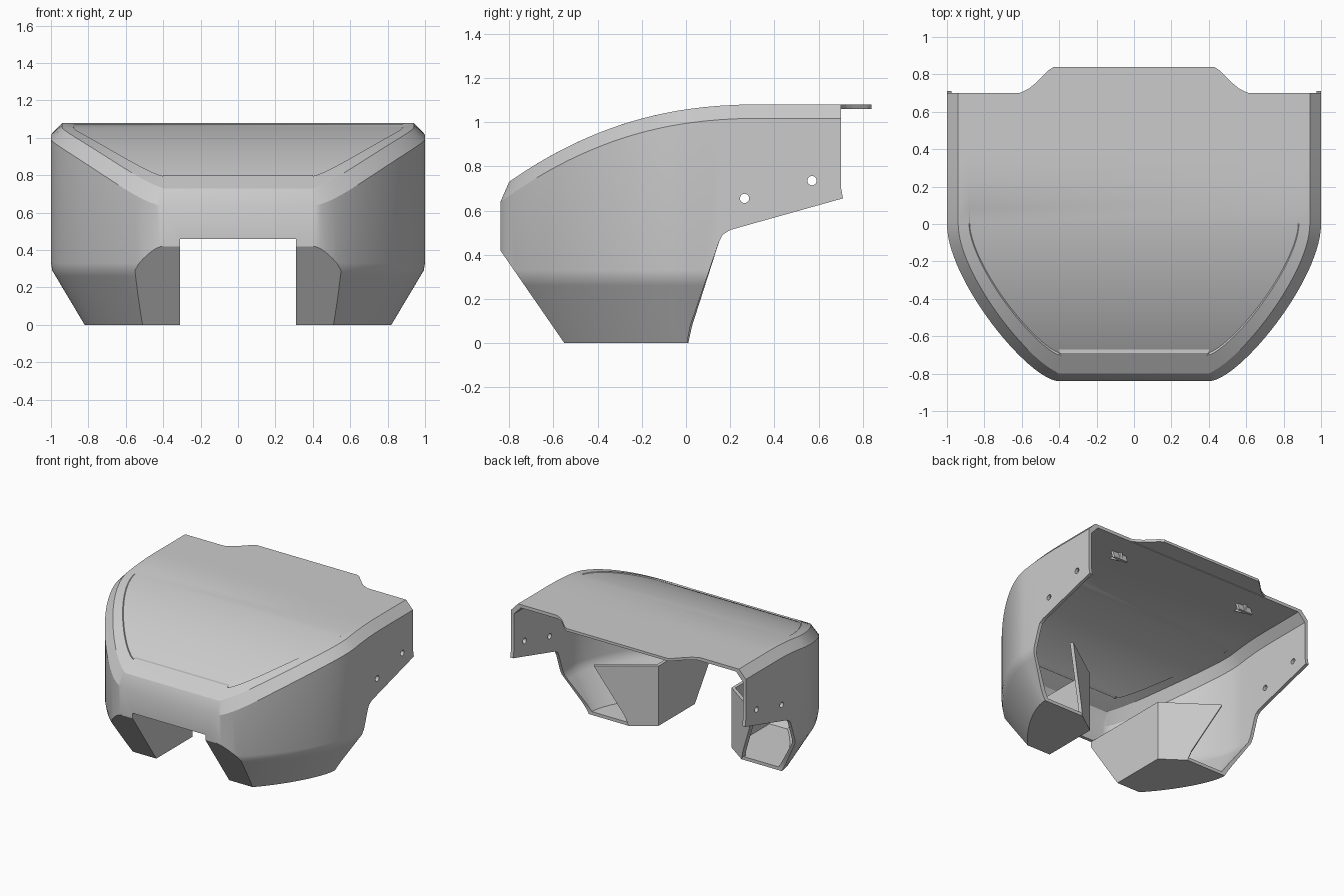
import bpy, bmesh
from mathutils import Vector

cube = bpy.data.objects.get("Cube")
if cube:
    bpy.data.objects.remove(cube, do_unlink=True)

grey = bpy.data.materials.new("plain_grey")
grey.use_nodes = True
COLOUR = (0.6, 0.6, 0.6, 1)
grey.diffuse_color = COLOUR
grey.node_tree.nodes["Principled BSDF"].inputs["Base Color"].default_value = COLOUR

WALL = 0.025
SLOT_X, SLOT_Z, CREASE_Y = 0.31, 0.46, -0.11


def add_object(name, bm):
    bmesh.ops.recalc_face_normals(bm, faces=bm.faces[:])
    mesh = bpy.data.meshes.new(name)
    bm.to_mesh(mesh)
    bm.free()
    mesh.materials.append(grey)
    obj = bpy.data.objects.new(name, mesh)
    bpy.context.collection.objects.link(obj)
    return obj


def prism(name, points, shift):
    """Extrude a flat polygon along a vector."""
    bm = bmesh.new()
    face = bm.faces.new([bm.verts.new(p) for p in points])
    out = bmesh.ops.extrude_face_region(bm, geom=[face])
    moved = [g for g in out["geom"] if isinstance(g, bmesh.types.BMVert)]
    bmesh.ops.translate(bm, verts=moved, vec=shift)
    return add_object(name, bm)


def crown(y):
    """Height of the curved top along the length."""
    return 1.08 - 0.254 * max(0.35 - y, 0) ** 2.3


def plan_outline(back):
    """Half plan outline as (point, outward normal), from the back to the nose."""
    straight = [back, 0.6, 0.5, 0.4, 0.32, 0.24, 0.16, 0.08]
    pts = [(Vector((1, y)), Vector((1, 0))) for y in straight]
    a, b, c, d = (Vector(p) for p in ((1, 0), (1, -0.3), (0.56, -0.84), (0.4, -0.84)))
    steps = 28
    for i in range(steps + 1):
        t = i / steps
        s = 1 - t
        p = a * s**3 + b * 3 * s * s * t + c * 3 * s * t * t + d * t**3
        g = (b - a) * s * s + (c - b) * 2 * s * t + (d - c) * t * t
        pts.append((p, Vector((-g.y, g.x)).normalized()))
    return pts


# Each level gives the inset and height for an outline point and its normal
def wall_level(inset, z):
    return lambda p, n: (inset, z)


def rim_level(p, n):
    return 0, crown(p.y) - 0.063


def top_level(front, side, back_shift):
    def level(p, n):
        inset = front + (side - front) * n.x
        return inset, crown(p.y - n.y * inset - back_shift)
    return level


LEVELS = [wall_level(0.18, 0), wall_level(0.025, 0.26), wall_level(0.007, 0.29),
          wall_level(0, 0.33), rim_level, top_level(0.04, 0.06, 0),
          top_level(0.15, 0.118, 0), top_level(0.17, 0.122, 0.02)]


def body_solid(name, t, back):
    """Closed body, shrunk by t on all outer sides."""
    bm = bmesh.new()
    outline = plan_outline(back)
    rings = []
    for k, level in enumerate(LEVELS):
        half = []
        for p, n in outline:
            inset, z = level(p, n)
            q = p - n * (inset + t)
            z += t if k == 0 else (-t if k > 3 else 0)
            half.append((q.x, q.y, z))
        coords = half + [(-x, y, z) for x, y, z in reversed(half)]
        rings.append([bm.verts.new(c) for c in coords])
    count = len(rings[0])
    for low, high in zip(rings, rings[1:]):
        for i in range(count - 1):
            bm.faces.new((low[i], low[i + 1], high[i + 1], high[i]))
    for ring in (rings[0], rings[-1]):
        for i in range(count // 2 - 1):
            bm.faces.new((ring[i], ring[i + 1], ring[-2 - i], ring[-1 - i]))
    bm.faces.new([r[0] for r in rings] + [r[-1] for r in reversed(rings)])
    bmesh.ops.recalc_face_normals(bm, faces=bm.faces[:])
    # Sloping underside of the nose
    normal = Vector((0, -0.42, -0.29)).normalized()
    cut = bmesh.ops.bisect_plane(
        bm, geom=bm.verts[:] + bm.edges[:] + bm.faces[:],
        plane_co=Vector((0, -0.84, 0.42)) - normal * t,
        plane_no=normal, clear_outer=True)
    edges = [g for g in cut["geom_cut"] if isinstance(g, bmesh.types.BMEdge)]
    bmesh.ops.holes_fill(bm, edges=edges, sides=0)
    return add_object(name, bm)


shell = body_solid("shell", 0, 0.71)
cutters = [body_solid("cavity_cutter", WALL, 0.95)]

# Side outline, cut away below and behind
side = [(0.01, -0.1), (0.01, 0.03), (0.02, 0.08), (0.15, 0.46), (0.165, 0.49),
        (0.2, 0.512), (0.71, 0.655), (0.7, 0.71), (0.7, 1.3), (1.2, 1.3), (1.2, -0.1)]
cutters.append(prism("side_cutter", [(-1.5, y, z) for y, z in side], (3, 0, 0)))

# Centre slot between the two pods
slot = [(SLOT_X, -1.2), (SLOT_X, CREASE_Y), (0.48, 0.01), (0.7, 0.165)]
slot += [(-x, y) for x, y in reversed(slot)]
cutters.append(prism("slot_cutter", [(x, y, -0.1) for x, y in slot], (0, 0, SLOT_Z + 0.1)))

# Screw holes through both sides
for y, z in ((0.265, 0.655), (0.57, 0.735)):
    bpy.ops.mesh.primitive_cylinder_add(vertices=24, radius=0.021, depth=3,
                                        location=(0, y, z), rotation=(0, 1.570796, 0))
    cutters.append(bpy.context.object)

for cutter in cutters:
    cutter.hide_render = True
    mod = shell.modifiers.new(cutter.name, "BOOLEAN")
    mod.operation, mod.solver, mod.object = "DIFFERENCE", "EXACT", cutter
bpy.context.view_layer.update()
baked = bpy.data.meshes.new_from_object(
    shell.evaluated_get(bpy.context.evaluated_depsgraph_get()))
shell.modifiers.clear()
shell.data = baked
baked.materials.clear()
baked.materials.append(grey)
for cutter in cutters:
    bpy.data.objects.remove(cutter, do_unlink=True)

bpy.ops.object.select_all(action="DESELECT")
shell.select_set(True)
bpy.context.view_layer.objects.active = shell
bpy.ops.object.shade_smooth_by_angle(angle=0.45)

# Rear tab
tab = [(0.64, 0.69), (0.6, 0.705), (0.56, 0.725), (0.53, 0.75), (0.46, 0.82), (0.43, 0.84)]
tab += [(-x, y) for x, y in reversed(tab)]
prism("rear_tab", [(x, y, 1.06) for x, y in tab], (0, 0, 0.02))

# Inner pod walls and small clips, on both sides
for s, label in ((1, "left"), (-1, "right")):
    inner = [(-0.838, SLOT_Z), (-0.838, 0.42), (-0.55, 0), (CREASE_Y, 0), (CREASE_Y, SLOT_Z)]
    prism(label + "_pod_inner_wall", [(s * SLOT_X, y, z) for y, z in inner],
          (s * WALL, 0, 0))
    rear = [(SLOT_X, CREASE_Y, 0), (0.48, 0.01, 0), (0.505, 0.028, 0.08),
            (0.68, 0.15, SLOT_Z), (SLOT_X, CREASE_Y, SLOT_Z)]
    prism(label + "_pod_rear_wall", [(s * x, y, z) for x, y, z in rear],
          (s * 0.014, -0.02, 0))
    clip = [(0.42, 1.057), (0.54, 1.057), (0.54, 1.0), (0.51, 1.0)]
    prism(label + "_clip_gusset", [(s * 0.56, y, z) for y, z in clip], (s * 0.02, 0, 0))
    plate = [(0.5, 1.057), (0.52, 1.057), (0.54, 1.0), (0.52, 1.0)]
    prism(label + "_clip_plate", [(s * 0.51, y, z) for y, z in plate], (s * 0.12, 0, 0))
